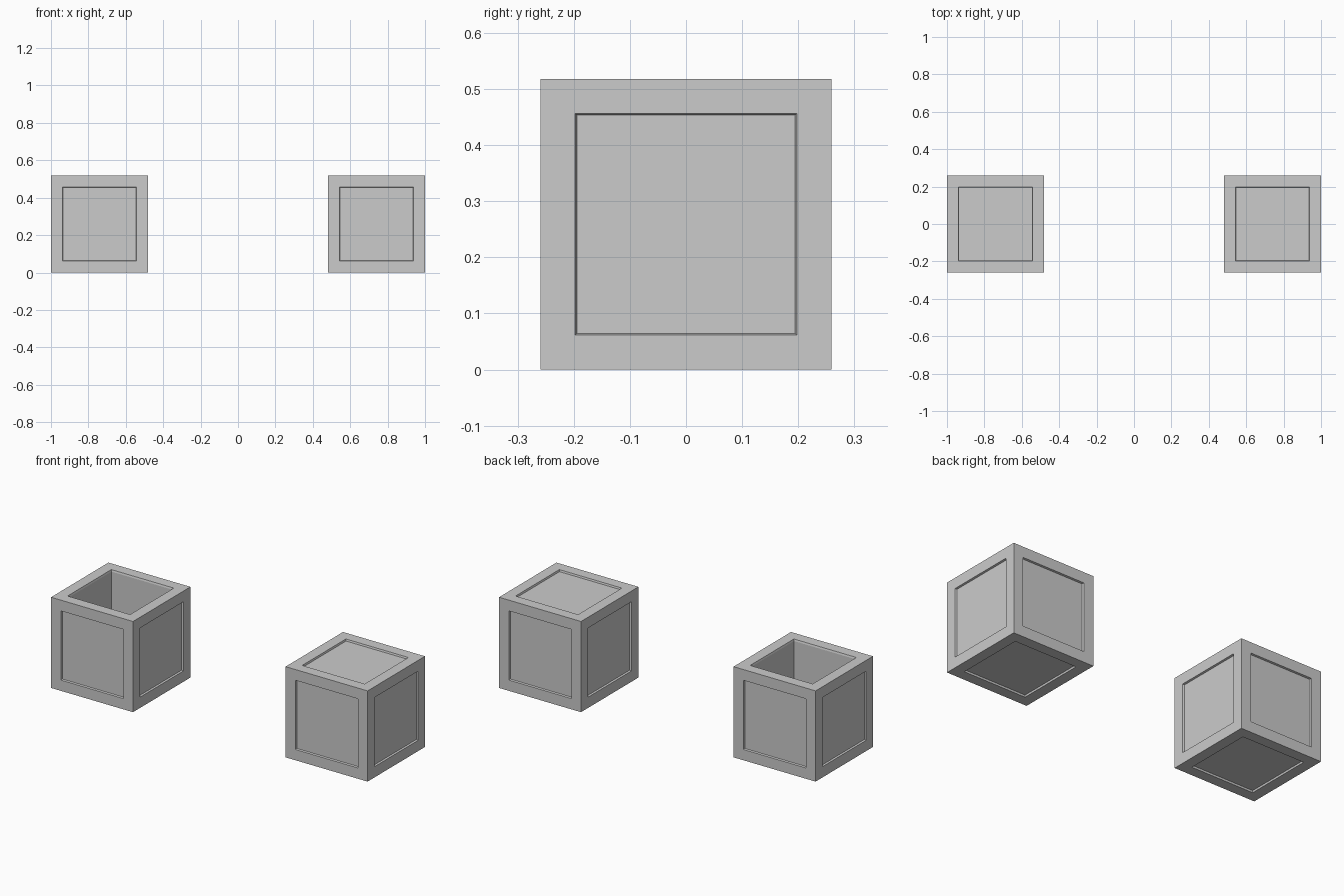
import bpy
import bmesh
from mathutils import Matrix

SIDE = 0.518     # outer edge length of each box
FRAME = 0.087    # width of the flat border around each panel
BEVEL = 0.004    # sloped width of the panel step
STEP = 0.01      # depth of the panel step
OFFSET = 1 - SIDE / 2

if "Cube" in bpy.data.objects:
    bpy.data.objects.remove(bpy.data.objects["Cube"], do_unlink=True)

grey = bpy.data.materials.new("plain grey")
grey.use_nodes = True
colour = (0.6, 0.6, 0.6, 1)
grey.diffuse_color = colour
grey.node_tree.nodes["Principled BSDF"].inputs["Base Color"].default_value = colour


def panelled_box(name, x, is_open):
    """Cube with a sunken panel on every side, optionally hollow from the top."""
    bm = bmesh.new()
    bmesh.ops.create_cube(bm, size=SIDE,
                          matrix=Matrix.Translation((0, 0, SIDE / 2)))
    panels = bm.faces[:]
    # Flat frame, then the sloped step down to each panel
    bmesh.ops.inset_individual(bm, faces=panels, thickness=FRAME)
    bmesh.ops.inset_individual(bm, faces=panels, thickness=BEVEL, depth=-STEP)

    # Sink the top panel down to the inner floor
    if is_open:
        top = max(panels, key=lambda f: f.calc_center_median().z)
        well = bmesh.ops.extrude_discrete_faces(bm, faces=[top])["faces"][0]
        for vert in well.verts:
            vert.co.z = FRAME

    bmesh.ops.recalc_face_normals(bm, faces=bm.faces[:])
    mesh = bpy.data.meshes.new(name)
    bm.to_mesh(mesh)
    bm.free()
    mesh.materials.append(grey)
    box = bpy.data.objects.new(name, mesh)
    box.location.x = x
    bpy.context.collection.objects.link(box)


panelled_box("open_box", -OFFSET, True)
panelled_box("closed_box", OFFSET, False)
